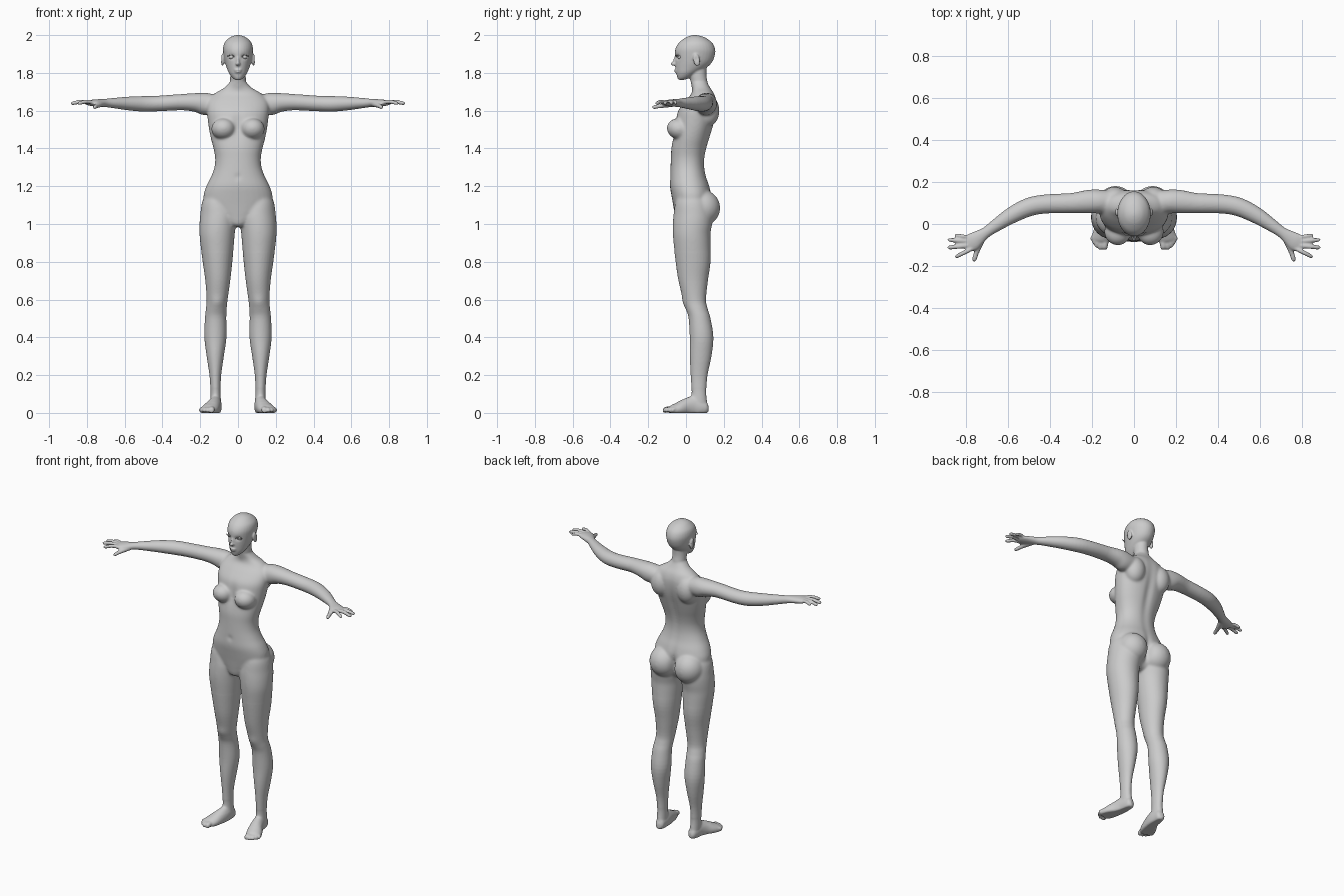
import bpy, bmesh, math
from mathutils import Vector, Matrix

def spline(rows, steps=4):
    """Catmull-Rom interpolation through rows of numbers."""
    out = []
    for i in range(len(rows) - 1):
        p0, p1, p2 = rows[max(i - 1, 0)], rows[i], rows[i + 1]
        p3 = rows[min(i + 2, len(rows) - 1)]
        for s in range(steps):
            t = s / steps
            out.append([0.5 * (2 * b + (c - a) * t + (2 * a - 5 * b + 4 * c - d) * t * t
                               + (3 * b - a - 3 * c + d) * t ** 3)
                        for a, b, c, d in zip(p0, p1, p2, p3)])
    return out + [list(rows[-1])]

def tube(bm, rows, sides=(1,), upright=False, power=2.0, n=32):
    """Loft of rings (x, y, z, half width, half height); sides=(1, -1) mirrors it."""
    rows = spline(rows)
    for s in sides:
        rings = []
        for i, (x, y, z, a, b) in enumerate(rows):
            if upright:
                u, v = Vector((1, 0, 0)), Vector((0, 1, 0))
            else:
                t = Vector(rows[min(i + 1, len(rows) - 1)][:3]) - Vector(rows[max(i - 1, 0)][:3])
                u = t.cross(Vector((0, 0, 1))).normalized()
                v = u.cross(t).normalized()
            ring = []
            for k in range(n):
                c, d = math.cos(2 * math.pi * k / n), math.sin(2 * math.pi * k / n)
                c = math.copysign(abs(c) ** (2 / power), c)
                d = math.copysign(abs(d) ** (2 / power), d)
                p = Vector((x, y, z)) + u * c * max(a, .002) + v * d * max(b, .002)
                ring.append(bm.verts.new((p.x * s, p.y, max(p.z, 0))))
            rings.append(ring)
        for r, q in zip(rings, rings[1:]):
            for k in range(n):
                bm.faces.new((r[k], r[(k + 1) % n], q[(k + 1) % n], q[k]))
        bm.faces.new(rings[0][::-1])
        bm.faces.new(rings[-1])

def column(bm, rows, **kw):
    """Upright loft from (z, x min, x max, y front, y back)."""
    tube(bm, [((x0 + x1) / 2, (f + b) / 2, z, (x1 - x0) / 2, (b - f) / 2)
              for z, x0, x1, f, b in rows], upright=True, **kw)

def ball(bm, c, r, sides=(1, -1), tilt=0):
    for s in sides:
        m = (Matrix.Translation((c[0] * s, c[1], c[2])) @ Matrix.Rotation(tilt, 4, 'X')
             @ Matrix.Diagonal((*r, 1)))
        bmesh.ops.create_uvsphere(bm, u_segments=32, v_segments=20, radius=1, matrix=m)

def finish(bm, name):
    bmesh.ops.recalc_face_normals(bm, faces=bm.faces)
    me = bpy.data.meshes.new(name)
    bm.to_mesh(me)
    bm.free()
    ob = bpy.data.objects.new(name, me)
    bpy.context.collection.objects.link(ob)
    me.polygons.foreach_set("use_smooth", [True] * len(me.polygons))
    return ob

LR = (1, -1)
bm = bmesh.new()

# torso: z, half width, front, back
torso = [(.985, .03, -.03, .06), (1.0, .06, -.05, .09), (1.05, .13, -.06, .12),
         (1.1, .175, -.068, .125), (1.15, .183, -.077, .135), (1.2, .168, -.085, .125),
         (1.25, .143, -.084, .108), (1.3, .125, -.082, .099), (1.35, .121, -.08, .1),
         (1.4, .13, -.078, .11), (1.45, .143, -.07, .125), (1.5, .153, -.06, .14),
         (1.55, .16, -.055, .154), (1.6, .165, -.042, .162), (1.65, .16, -.005, .162),
         (1.69, .125, .028, .15), (1.72, .075, .033, .13), (1.75, .045, .025, .113)]
column(bm, [(z, -w, w, f, b) for z, w, f, b in torso], power=2.2)
ball(bm, (.077, -.036, 1.503), (.064, .066, .056), tilt=-.25)   # breasts
ball(bm, (.088, .088, 1.085), (.09, .093, .095))                # buttocks
ball(bm, (.092, .115, 1.6), (.065, .062, .085))                 # shoulder blades

# legs: z, inner x, outer x, front, back
column(bm, [(1.18, .06, .155, -.03, .08), (1.12, .03, .189, -.055, .12),
            (1.05, .006, .2, -.066, .14), (1.0, .01, .204, -.07, .138),
            (.95, .017, .204, -.07, .13), (.9, .021, .2, -.066, .13),
            (.8, .03, .187, -.055, .13), (.7, .041, .173, -.04, .116),
            (.6, .055, .166, -.015, .106), (.55, .06, .17, 0, .115),
            (.5, .062, .175, .014, .13), (.4, .061, .178, .02, .145),
            (.3, .075, .166, .02, .135), (.2, .089, .151, .025, .114),
            (.12, .092, .146, .029, .108), (.06, .09, .146, .03, .112),
            (.03, .095, .14, .04, .11)], sides=LR)
# feet and toes
tube(bm, [(.112, .119, .025, .012, .015), (.114, .107, .025, .025, .032),
          (.117, .08, .03, .03, .045), (.12, .04, .035, .034, .055),
          (.13, 0, .03, .039, .047), (.146, -.04, .02, .046, .036),
          (.16, -.072, .014, .044, .027), (.165, -.088, .012, .036, .018)], sides=LR)
for bx, by, tx, ty, r in [(.136, -.07, .141, -.122, .015), (.153, -.075, .163, -.122, .0115),
                          (.167, -.07, .18, -.111, .011), (.178, -.062, .192, -.095, .0105),
                          (.187, -.05, .202, -.077, .01)]:
    d = Vector((tx - bx, ty - by, 0))
    tube(bm, [(bx, by, .02, r, r), (bx + d.x * .5, by + d.y * .5, .02, r, r),
              (bx + d.x * .85, by + d.y * .85, .013, r, r),
              (tx, ty, .012, r * .5, r * .5)], sides=LR, n=16)

# arms running into the palms
tube(bm, [(.1, .1, 1.635, .055, .045), (.17, .107, 1.635, .057, .06),
          (.22, .106, 1.643, .056, .051), (.3, .099, 1.645, .048, .043),
          (.42, .095, 1.638, .045, .041), (.5, .08, 1.636, .044, .041),
          (.58, .042, 1.638, .039, .036), (.65, -.003, 1.64, .031, .028),
          (.7, -.038, 1.641, .026, .022), (.735, -.062, 1.641, .034, .02),
          (.765, -.083, 1.641, .042, .018), (.79, -.1, 1.641, .037, .013)], sides=LR)
# fingers, then thumb
for bx, by, tx, ty, r in [(.79, -.062, .851, -.053, .0095), (.79, -.082, .884, -.075, .0105),
                          (.78, -.102, .885, -.112, .011), (.766, -.115, .848, -.157, .0105)]:
    dx, dy = tx - bx, ty - by
    tube(bm, [(bx, by, 1.643, r, r), (bx + dx * .45, by + dy * .45, 1.648, r, r),
              (bx + dx * .9, by + dy * .9, 1.639, r * .9, r * .9),
              (tx, ty, 1.636, r * .5, r * .5)], sides=LR, n=16)
tube(bm, [(.72, -.065, 1.635, .017, .014), (.738, -.105, 1.63, .016, .014),
          (.75, -.14, 1.624, .012, .011), (.758, -.168, 1.619, .011, .01),
          (.761, -.179, 1.617, .005, .005)], sides=LR, n=16)

# neck and head
tube(bm, [(0, .085, 1.67, .05, .045), (0, .072, 1.74, .043, .045),
          (0, .063, 1.79, .041, .045), (0, .06, 1.84, .04, .05)], upright=True)
head = [(1.763, .014, -.04, -.01), (1.775, .031, -.046, .025), (1.8, .049, -.052, .065),
        (1.83, .061, -.056, .112), (1.86, .07, -.057, .14), (1.9, .077, -.059, .154),
        (1.93, .079, -.055, .153), (1.96, .071, -.037, .138), (1.985, .047, -.005, .105),
        (1.996, .025, .02, .075), (2.0, .008, .038, .055)]
column(bm, [(z, -w, w, f, b) for z, w, f, b in head])
ball(bm, (0, -.062, 1.848), (.012, .019, .011), (1,))           # nose tip
ball(bm, (0, -.055, 1.868), (.008, .012, .03), (1,), -.25)      # nose bridge
ball(bm, (0, -.05, 1.815), (.021, .013, .005), (1,))            # upper lip
ball(bm, (0, -.049, 1.805), (.017, .013, .006), (1,))           # lower lip
ball(bm, (.082, .056, 1.868), (.009, .018, .034), tilt=.2)      # ears

# fuse every part into one skin
body = finish(bm, "body")
mod = body.modifiers.new("fuse", 'REMESH')
mod.mode, mod.voxel_size = 'VOXEL', .005
deps = bpy.context.evaluated_depsgraph_get()
skin = bpy.data.meshes.new_from_object(body.evaluated_get(deps))
body.modifiers.clear()
body.data = skin

# sculpted dents: centre, radii, shift
dents = [((0, .15, 1.42), (.022, .06, .2), (0, -.012, 0)),        # spine
         ((0, -.085, 1.25), (.012, .03, .012), (0, .008, 0)),     # navel
         ((0, -.06, 1.52), (.02, .05, .07), (0, .008, 0)),        # breastbone
         ((0, .15, 1.08), (.014, .08, .08), (0, -.02, 0))]        # cleft
for s in LR:
    dents += [((s * .034, -.05, 1.884), (.019, .02, .012), (0, .011, 0)),      # eye sockets
              ((s * .088, .055, 1.872), (.008, .009, .015), (-s * .005, 0, 0)),  # ear bowls
              ((s * .11, -.01, .585), (.035, .03, .035), (0, -.006, 0))]       # kneecaps
for v in skin.vertices:
    for c, r, d in dents:
        q = sum(((v.co[i] - c[i]) / r[i]) ** 2 for i in range(3))
        if q < 6:
            v.co += Vector(d) * math.exp(-q)

# soften the trunk and ankles strongly, the rest lightly
soft = body.vertex_groups.new(name="soft")
soft.add([v.index for v in skin.vertices
          if (.85 < v.co.z < 1.755 and abs(v.co.x) < .32) or .06 < v.co.z < .13], 1, 'REPLACE')
for name, count, group in [("blend", 26, "soft"), ("polish", 4, "")]:
    mod = body.modifiers.new(name, 'SMOOTH')
    mod.factor, mod.iterations, mod.vertex_group = .5, count, group
skin.polygons.foreach_set("use_smooth", [True] * len(skin.polygons))

# eyes and lashes
bm = bmesh.new()
ball(bm, (.034, -.032, 1.884), (.015, .013, .012))
finish(bm, "eyes")
bm = bmesh.new()
tube(bm, [(.019, -.05, 1.884, .001, .001), (.027, -.053, 1.892, .003, .002),
          (.04, -.05, 1.893, .003, .002), (.058, -.038, 1.888, .001, .001)], sides=LR, n=8)
finish(bm, "eyelashes")
